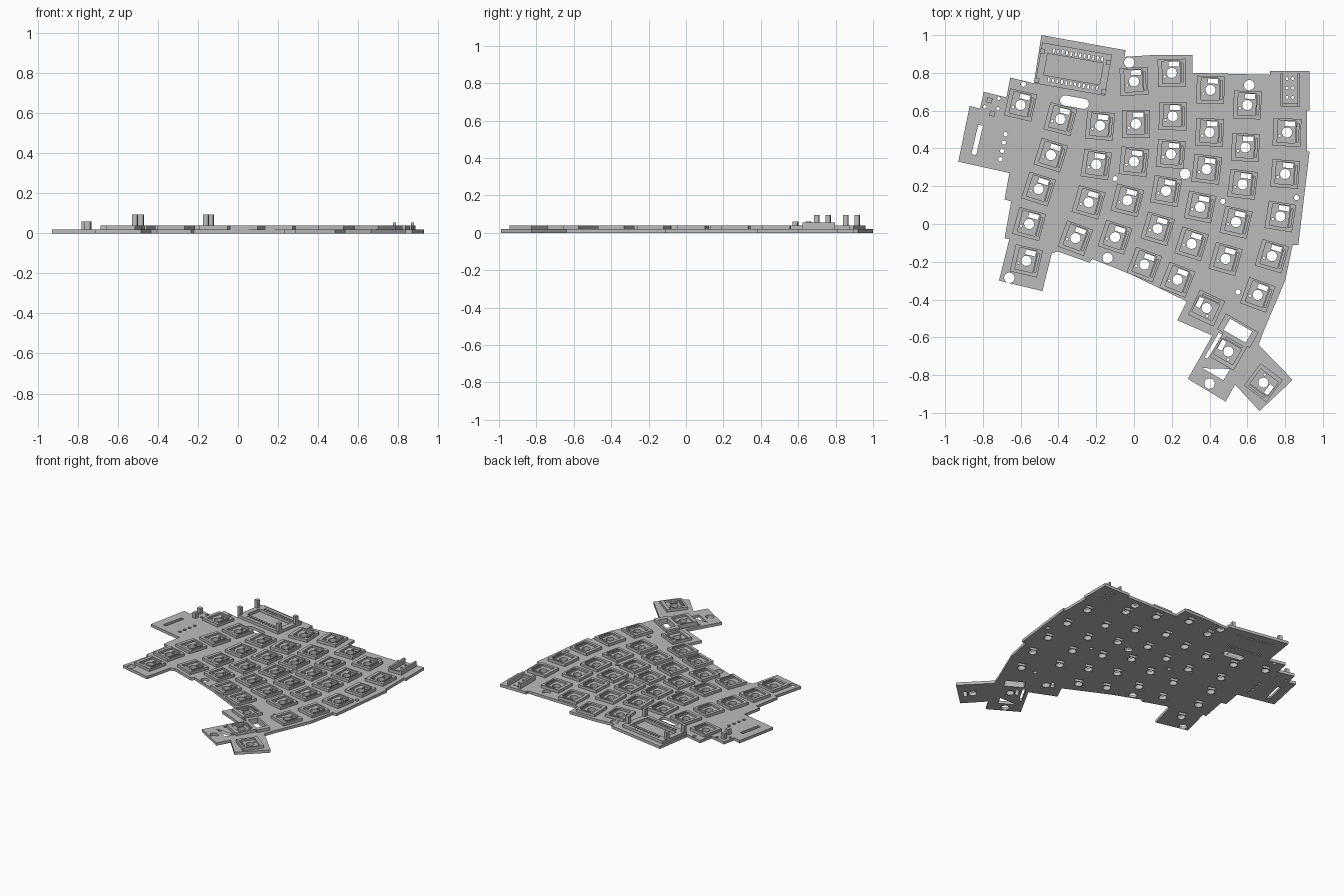
import bpy, bmesh, math
from mathutils import Vector, Matrix

cube = bpy.data.objects.get("Cube")
if cube:
    bpy.data.objects.remove(cube, do_unlink=True)

grey = bpy.data.materials.new("plain grey")
grey.use_nodes = True
grey.diffuse_color = (0.5, 0.5, 0.5, 1)
grey.node_tree.nodes["Principled BSDF"].inputs["Base Color"].default_value = (0.5, 0.5, 0.5, 1)


def place(points, x, y, degrees):
    turn = Matrix.Rotation(math.radians(degrees), 2)
    return [turn @ Vector(p) + Vector((x, y)) for p in points]


def rect(w, h, x=0, y=0, degrees=0):
    w, h = w / 2, h / 2
    return place([(-w, -h), (w, -h), (w, h), (-w, h)], x, y, degrees)


def circle(r, x=0, y=0, sides=20):
    return [Vector((x + r * math.cos(i * math.tau / sides),
                    y + r * math.sin(i * math.tau / sides))) for i in range(sides)]


def capsule(length, r, x, y, degrees, n=8):
    points = []
    for end in (1, -1):
        for i in range(n + 1):
            a = math.pi * (i / n - 0.5)
            points.append((end * (length / 2 - r + r * math.cos(a)), end * r * math.sin(a)))
    return place(points, x, y, degrees)


def slab(name, loops, bottom, top):
    """Extrude flat loops; loops inside other loops become holes."""
    curve = bpy.data.curves.new(name, "CURVE")
    curve.dimensions = "2D"
    curve.fill_mode = "BOTH"
    curve.extrude = (top - bottom) / 2
    for loop in loops:
        spline = curve.splines.new("POLY")
        spline.points.add(len(loop) - 1)
        for point, p in zip(spline.points, loop):
            point.co = (p[0], p[1], 0, 1)
        spline.use_cyclic_u = True
    helper = bpy.data.objects.new(name + "_profile", curve)
    bpy.context.collection.objects.link(helper)
    bpy.context.view_layer.update()
    graph = bpy.context.evaluated_depsgraph_get()
    mesh = bpy.data.meshes.new_from_object(helper.evaluated_get(graph))
    bpy.data.objects.remove(helper, do_unlink=True)
    bm = bmesh.new()
    bm.from_mesh(mesh)
    bmesh.ops.remove_doubles(bm, verts=bm.verts, dist=0.00001)
    bmesh.ops.translate(bm, verts=bm.verts, vec=(0, 0, (top + bottom) / 2))
    bmesh.ops.recalc_face_normals(bm, faces=bm.faces)
    for face in bm.faces:
        face.smooth = False
    bm.to_mesh(mesh)
    bm.free()
    mesh.materials.clear()
    mesh.materials.append(grey)
    obj = bpy.data.objects.new(name, mesh)
    bpy.context.collection.objects.link(obj)
    return obj


PLATE, RAISED = 0.02, 0.04

# Key positions, column by column from the back edge to the front edge
columns = [
    [(-.39, .555), (-.44, .365), (-.505, .185), (-.555, 0)],
    [(-.18, .52), (-.20, .315), (-.24, .115), (-.31, -.075)],
    [(0, .755), (.01, .53), (0, .33), (-.035, .125), (-.10, -.07)],
    [(.20, .80), (.205, .57), (.195, .37), (.17, .175), (.125, -.025), (.055, -.215)],
    [(.405, .71), (.40, .485), (.385, .29), (.35, .09), (.305, -.105), (.23, -.295)],
    [(.60, .63), (.59, .405), (.575, .21), (.54, .01), (.485, -.185)],
    [(.81, .485), (.80, .265), (.775, .04), (.73, -.17), (.655, -.375)],
]
# Keys off the columns, with their own turn
keys = [(-.60, .63, -13), (-.57, -.195, -13), (.385, -.445, 65),
        (.50, -.675, 60), (.685, -.84, -127)]
for column in columns:
    for i, (x, y) in enumerate(column):
        before = column[max(i - 1, 0)]
        after = column[min(i + 1, len(column) - 1)]
        tilt = math.degrees(math.atan2(after[0] - before[0], before[1] - after[1]))
        keys.append((x, y, tilt))

# Key sockets: a drilled floor and a rim with a pocket and a side groove
drilled, floors, rims = [], [], []
for key in keys:
    through = [place(loop, *key) for loop in (
        circle(.027), rect(.055, .026, .012, .046), circle(.007, -.038, -.02, 8))]
    outer = rect(.147, .147, *key)
    pocket = place(rect(.095, .117, -.0025, .004), *key)
    groove = place(rect(.009, .1, .057, 0), *key)
    drilled += through
    floors += [outer] + through
    rims += [outer, pocket, groove]
slab("socket_floors", floors, PLATE, .027)
slab("socket_rims", rims, .027, RAISED)

# Controller tray
TRAY = (-.32, .82, -10)
pins = [place(rect(.01, .022, -.12 + .0236 * i, side * .078), *TRAY)
        for side in (1, -1) for i in range(12)]
opening = place(rect(.30, .115), *TRAY)
slab("controller_tray", [rect(.375, .22, *TRAY), opening] + pins, PLATE, RAISED)
slab("controller_posts", [rect(.026, .026, x, y, TRAY[2]) for x, y in (
    (-.485, .915), (-.135, .855), (-.515, .76), (-.16, .70))], RAISED, .095)

# Thumb openings beside the large thumb key
thumb_holes = [rect(.135, .07, .55, -.565, -30), rect(.13, .07, .435, -.765, -30),
               rect(.02, .15, .42, -.645, -30)]
slab("thumb_frame", [rect(.20, .095, .55, -.565, -30), thumb_holes[0]], PLATE, RAISED)

# Cable connector holder at the back
slab("connector_walls", [rect(.014, .175, x, .71) for x in (.782, .872)], PLATE, .055)
slab("connector_stop", [rect(.076, .014, .827, .63)], PLATE, RAISED)
connector_holes = [circle(.008, x, y, 10) for x in (.81, .84) for y in (.67, .72, .77)]

# Side socket area: posts, slot and pin holes
slab("side_posts", [rect(.028, .028, x, y, -13) for x, y in (
    (-.765, .655), (-.75, .585))], PLATE, .06)
side_holes = [rect(.026, .16, -.83, .445, -13), rect(.014, .05, -.806, .445, -13)]
side_holes = side_holes[:1]
side_holes += [circle(.012, -.68 - .009 * i, .475 - .044 * i, 10) for i in range(4)]
side_holes += [circle(.01, x, y, 10) for x, y in ((-.715, .665), (-.72, .61), (-.79, .62))]

# Base plate
outline = [
    (-.49, 1), (-.045, .92), (-.05, .885), (.11, .895), (.31, .895), (.31, .80),
    (.72, .79), (.72, .81), (.93, .81), (.93, .60), (.915, .60), (.915, .385),
    (.93, .385), (.87, -.11), (.84, -.11), (.80, -.30), (.685, -.57), (.66, -.64),
    (.84, -.825), (.665, -.99), (.535, -.85), (.485, -.94), (.285, -.82),
    (.415, -.59), (.23, -.51), (.28, -.41), (-.02, -.265), (-.22, -.185),
    (-.235, -.205), (-.405, -.145), (-.435, -.155), (-.485, -.355), (-.715, -.30),
    (-.66, -.08), (-.685, -.075), (-.65, .12), (-.685, .13), (-.66, .27),
    (-.93, .33), (-.87, .625), (-.815, .61), (-.795, .70), (-.675, .67),
    (-.655, .775), (-.53, .745),
]
screw_holes = [circle(.028, x, y) for x, y in (
    (-.025, .855), (.61, .735), (.27, .265), (-.14, -.18), (-.66, -.285), (.40, -.845))]
peg_holes = [circle(.014, x, y, 12) for x, y in (
    (-.585, .74), (-.10, .24), (.47, .12), (.86, .14), (.55, -.36))]
cable_slot = capsule(.155, .027, -.315, .645, -10)
slab("base_plate", [outline, cable_slot] + drilled + pins + thumb_holes
     + connector_holes + side_holes + screw_holes + peg_holes, 0, PLATE)
